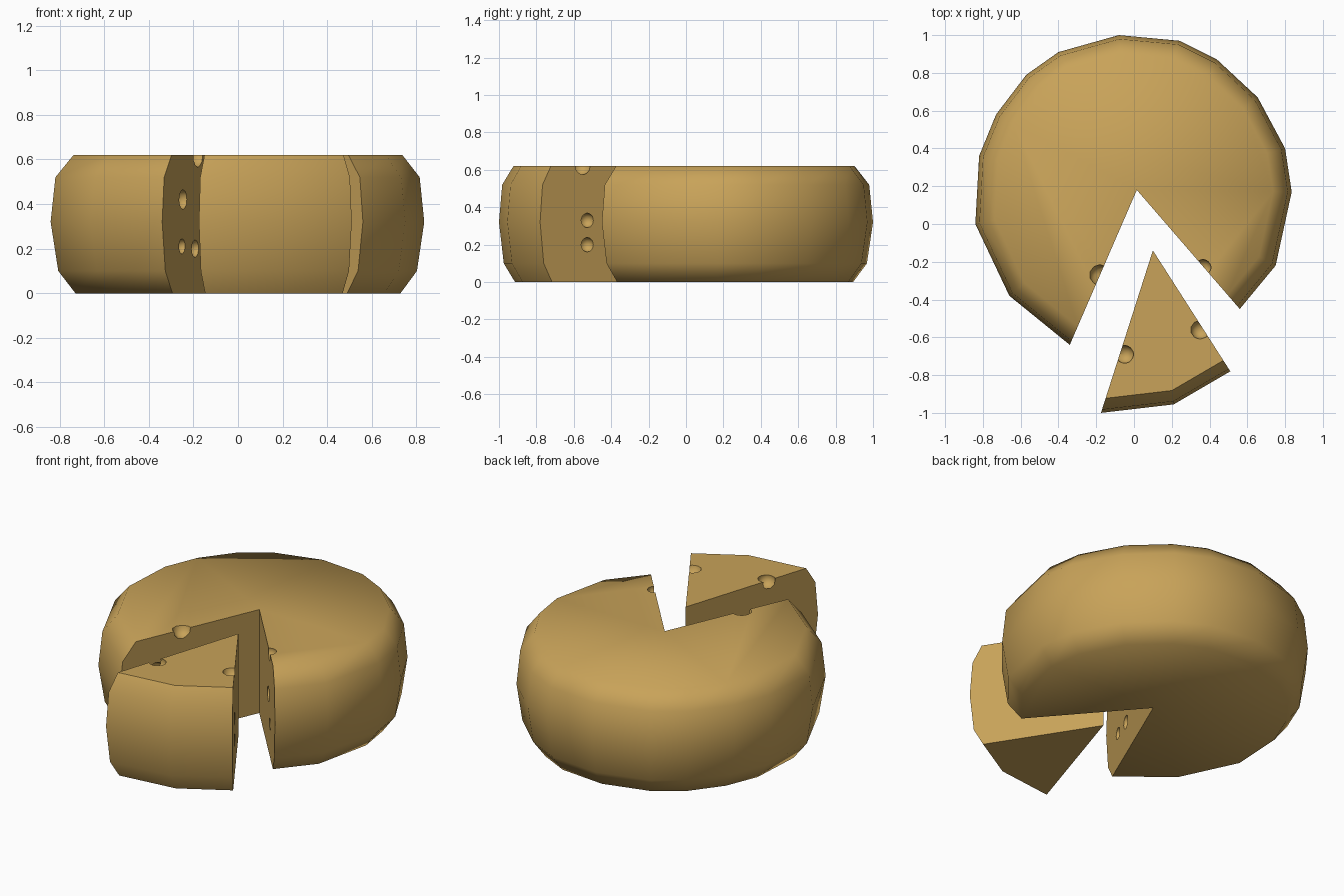
import bpy, bmesh, math

if "Cube" in bpy.data.objects:
    bpy.data.objects.remove(bpy.data.objects["Cube"])

cheese = bpy.data.materials.new("golden cheese")
cheese.diffuse_color = (0.58, 0.365, 0.10, 1)
cheese.use_nodes = True
cheese.node_tree.nodes["Principled BSDF"].inputs["Base Color"].default_value = cheese.diffuse_color

# Bulging rind profile: height and scale about the slice tip
WHEEL_PROFILE = [(0, 0.87), (0.10, 0.96), (0.32, 1.0), (0.52, 0.975), (0.62, 0.88)]
WEDGE_PROFILE = [(0, 0.90), (0.10, 0.97), (0.32, 1.0), (0.52, 0.98), (0.62, 0.91)]


def cheese_piece(name, outline, profile):
    """Stack scaled outlines; the first point is the tip and stays fixed."""
    tx, ty = outline[0]
    bm = bmesh.new()
    rings = [[bm.verts.new((tx + (x - tx) * s, ty + (y - ty) * s, z)) for x, y in outline]
             for z, s in profile]
    n = len(outline)
    for a, b in zip(rings, rings[1:]):
        for i in range(n):
            j = (i + 1) % n
            bm.faces.new((a[i], a[j], b[j], b[i]))
    bm.faces.new(rings[0][::-1])
    bm.faces.new(rings[-1])
    bmesh.ops.recalc_face_normals(bm, faces=bm.faces)
    me = bpy.data.meshes.new(name)
    bm.to_mesh(me)
    bm.free()
    me.materials.append(cheese)
    ob = bpy.data.objects.new(name, me)
    bpy.context.collection.objects.link(ob)
    return ob


def carve(ob, holes):
    """Cut small round holes (x, y, z, radius)."""
    bm = bmesh.new()
    for x, y, z, r in holes:
        new = bmesh.ops.create_icosphere(bm, subdivisions=2, radius=r)["verts"]
        bmesh.ops.translate(bm, verts=new, vec=(x, y, z))
    me = bpy.data.meshes.new(ob.name + "_hole_cutter")
    bm.to_mesh(me)
    bm.free()
    me.materials.append(cheese)
    cutter = bpy.data.objects.new(me.name, me)
    bpy.context.collection.objects.link(cutter)
    cutter.hide_render = True
    mod = ob.modifiers.new("holes", "BOOLEAN")
    mod.operation = "DIFFERENCE"
    mod.solver = "EXACT"
    mod.object = cutter
    bpy.ops.object.select_all(action="DESELECT")
    bpy.context.view_layer.objects.active = ob
    ob.select_set(True)
    bpy.ops.object.modifier_apply(modifier=mod.name)
    bpy.data.objects.remove(cutter)
    bpy.ops.object.shade_smooth_by_angle(angle=math.radians(60))


# Main wheel with the missing slice
wheel = cheese_piece("cheese_wheel", [
    (0.015, 0.18), (0.56, -0.45), (0.75, -0.22), (0.835, 0.17), (0.80, 0.40), (0.655, 0.67),
    (0.44, 0.87), (0.24, 0.97), (-0.08, 1.0), (-0.40, 0.91), (-0.57, 0.79), (-0.73, 0.58),
    (-0.82, 0.36), (-0.84, 0.0), (-0.66, -0.38), (-0.34, -0.64)], WHEEL_PROFILE)
carve(wheel, [
    (-0.18, -0.27, 0.62, 0.055), (-0.245, -0.425, 0.42, 0.045),
    (-0.25, -0.435, 0.21, 0.035), (-0.19, -0.30, 0.20, 0.04),
    (0.365, -0.23, 0.61, 0.045), (0.33, -0.185, 0.34, 0.045), (0.39, -0.255, 0.20, 0.035)])

# Slice pulled out towards the front
wedge = cheese_piece("cheese_slice", [
    (0.10, -0.14), (-0.175, -1.0), (0.21, -0.955), (0.51, -0.78)], WEDGE_PROFILE)
carve(wedge, [
    (-0.05, -0.69, 0.61, 0.05), (0.35, -0.56, 0.62, 0.05),
    (0.345, -0.53, 0.33, 0.04), (0.345, -0.53, 0.20, 0.04),
    (-0.05, -0.62, 0.40, 0.045), (-0.01, -0.50, 0.20, 0.04)])
